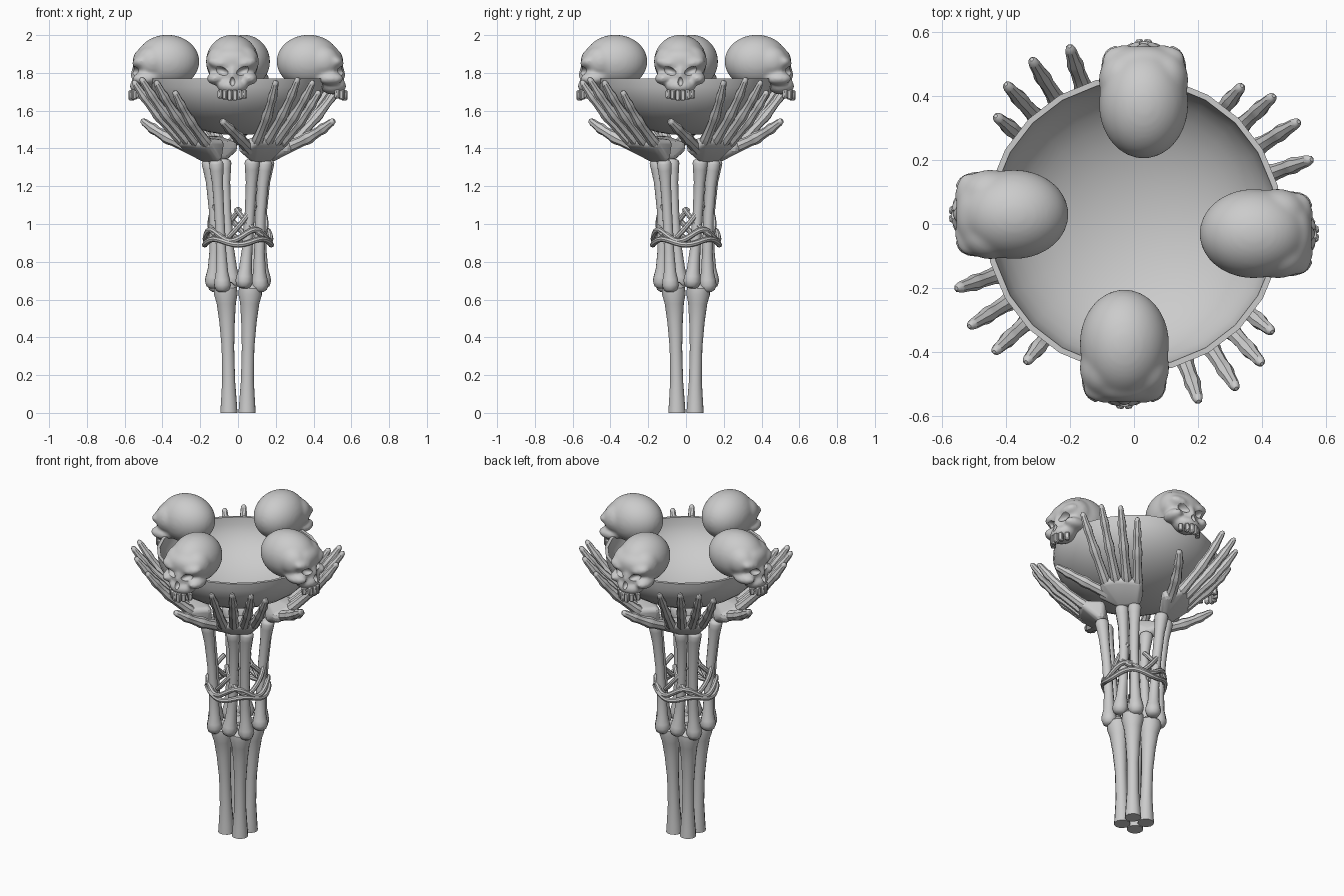
import bpy, bmesh
from math import sin, cos, pi, radians, sqrt
from mathutils import Vector, Matrix

if "Cube" in bpy.data.objects:
    bpy.data.objects.remove(bpy.data.objects["Cube"])


def P(r, t, z):
    """Point in the front-right quadrant: r outward on the diagonal, t sideways."""
    return Vector(((r + t) / sqrt(2), (t - r) / sqrt(2), z))


def add(name, bm, copies=4, angle=40):
    """Turn a bmesh into smooth objects repeated around the z axis."""
    bmesh.ops.recalc_face_normals(bm, faces=bm.faces[:])
    me = bpy.data.meshes.new(name)
    bm.to_mesh(me)
    bm.free()
    for k in range(copies):
        ob = bpy.data.objects.new(name if copies == 1 else f"{name}_{k + 1}", me)
        bpy.context.collection.objects.link(ob)
        ob.rotation_euler.z = k * pi / 2
        if k == 0:
            bpy.ops.object.select_all(action='DESELECT')
            ob.select_set(True)
            bpy.context.view_layer.objects.active = ob
            bpy.ops.object.shade_smooth_by_angle(angle=radians(angle))
    return ob


def sweep(bm, pts, radii, sides=10, cyclic=False):
    """Round tube through points with a radius at each."""
    rings, n, last = [], Vector((0.3, 1, 0.1)), len(pts) - 1
    for i, p in enumerate(pts):
        if cyclic:
            t = pts[(i + 1) % len(pts)] - pts[i - 1]
            n = Vector((0, 0, 1))
        else:
            t = pts[min(i + 1, last)] - pts[max(i - 1, 0)]
        t.normalize()
        n = (n - t * n.dot(t)).normalized()
        b = t.cross(n)
        rings.append([bm.verts.new(p + (n * cos(2 * pi * j / sides) + b * sin(2 * pi * j / sides)) * radii[i])
                      for j in range(sides)])
    pairs = list(zip(rings, rings[1:]))
    if cyclic:
        pairs.append((rings[-1], rings[0]))
    else:
        bm.faces.new(rings[0])
        bm.faces.new(rings[-1])
    for a, c in pairs:
        for j in range(sides):
            k = (j + 1) % sides
            bm.faces.new((a[j], a[k], c[k], c[j]))


def limb(bm, a, m, b, profile, sides=10, scale=1):
    """Bone along a curve from a through control m to b; profile is (fraction, radius)."""
    pts = [a * (1 - s) ** 2 + m * 2 * s * (1 - s) + b * s * s for s, _ in profile]
    sweep(bm, pts, [r * scale for _, r in profile], sides)


def ball(bm, c, r, tilt=0, seg=20):
    m = Matrix.Translation(c) @ Matrix.Rotation(tilt, 4, 'Y') @ Matrix.Diagonal((*r, 1))
    return bmesh.ops.create_uvsphere(bm, u_segments=seg, v_segments=seg * 2 // 3, radius=1, matrix=m)['verts']


# bowl
bm = bmesh.new()
R, D, top, wall = 0.465, 0.30, 1.77, 0.018
steps = [i * pi / 20 for i in range(11)]
prof = [Vector((R * sin(a), 0, top - D * cos(a))) for a in steps]
prof += [Vector(((R - wall) * sin(a), 0, top - (D - wall) * cos(a))) for a in reversed(steps)]
vs = [bm.verts.new(p) for p in prof]
es = [bm.edges.new(e) for e in zip(vs, vs[1:])]
bmesh.ops.spin(bm, geom=vs + es, cent=(0, 0, 0), axis=(0, 0, 1), angle=2 * pi, steps=24)
bmesh.ops.remove_doubles(bm, verts=bm.verts[:], dist=1e-4)
add("bowl", bm, 1)

# lower leg bones that form the foot of the stand
bm = bmesh.new()
a, b = P(.068, 0, 0), P(.095, 0, .69)
limb(bm, a, (a + b) / 2 - P(.012, 0, 0), b,
     [(0, .047), (.08, .043), (.25, .035), (.5, .034), (.7, .042), (.84, .052), (.91, .064), (.96, .062), (1, .035)], 12)
add("lower_bone", bm)

# forearm bone pairs
shaft = [(0, .02), (.015, .036), (.05, .046), (.09, .043), (.15, .034), (.3, .028), (.6, .027), (.82, .03),
         (.92, .037), (.97, .04), (.99, .034), (1, .02)]
bm = bmesh.new()
a, b = P(.115, -.075, .66), P(.165, -.058, 1.345)
limb(bm, a, (a + b) / 2 + P(-.02, .04, 0), b, shaft)
a, b = P(.14, .025, .64), P(.185, .02, 1.34)
limb(bm, a, (a + b) / 2 + P(-.025, -.015, 0), b, shaft)
add("forearm", bm)

# palms: hull around wrist, thumb mound and knuckles
knuckles = [P(.275, -.135, 1.435), P(.29, -.075, 1.435), P(.29, -.015, 1.43), P(.275, .045, 1.425)]
bm = bmesh.new()
for c, r in [(P(.185, -.065, 1.365), .036), (P(.195, .025, 1.365), .036), (P(.205, -.15, 1.405), .036),
             (P(.19, .04, 1.42), .03)] + [(k, .03) for k in knuckles]:
    ball(bm, c, (r, r, r), seg=10)
res = bmesh.ops.convex_hull(bm, input=bm.verts[:])
bmesh.ops.delete(bm, geom=[v for v in set(res['geom_interior'] + res['geom_unused'])
                           if isinstance(v, bmesh.types.BMVert)], context='VERTS')
add("palm", bm, angle=60)

# fingers and thumb with knobbly joints
finger = [(0, .028), (.04, .032), (.1, .029), (.35, .026), (.42, .03), (.48, .031), (.54, .026), (.68, .023),
          (.73, .026), (.78, .026), (.83, .021), (.94, .018), (.98, .014), (1, .006)]
tips = [P(.535, -.25, 1.76), P(.59, -.138, 1.775), P(.592, -.026, 1.76), P(.544, .067, 1.705)]
bm = bmesh.new()
for k, t in zip(knuckles, tips):
    limb(bm, k, (k + t) / 2 + P(.025, 0, -.02), t, finger, 8)
a, b = P(.21, -.12, 1.395), P(.297, -.424, 1.55)
limb(bm, a, (a + b) / 2 + P(.03, 0, -.02), b, finger, 8, 1.1)
add("fingers", bm)

# cord wrapped round the forearms
bm = bmesh.new()
N = 48
for z0, amp, ph, rad in [(.905, .015, 0, .176), (.94, .03, .9, .172)]:
    pts = []
    for i in range(N):
        q = 2 * pi * i / N
        pts.append(Vector((rad * cos(q), rad * sin(q), z0 - amp * cos(4 * q + ph))))
    sweep(bm, pts, [.015] * N, 8, True)
add("cord_ring", bm, 1)
bm = bmesh.new()
even = [(i / 8, .014) for i in range(9)]
limb(bm, Vector((-.05, -.13, .93)), Vector((.02, -.17, 1.0)), Vector((.09, -.12, 1.1)), even, 8)
limb(bm, Vector((.13, -.12, .94)), Vector((.06, -.17, .98)), Vector((-.01, -.1, 1.08)), even, 8)
add("cord_strand", bm)

# skull: blobs fused by remeshing, sockets and nose cut out
X = -.03
bm = bmesh.new()
ball(bm, (X, -.374, 1.86), (.14, .17, .142), seg=32)
ball(bm, (X, -.48, 1.80), (.1, .075, .095))
ball(bm, (X, -.505, 1.73), (.082, .07, .045))
ball(bm, (X, -.535, 1.79), (.024, .034, .06))
ball(bm, (X, -.49, 1.865), (.115, .068, .07))
for s in (-1, 1):
    ball(bm, (X + s * .065, -.45, 1.86), (.076, .09, .085))
    ball(bm, (X + s * .06, -.515, 1.85), (.072, .045, .034), -s * .2)
    ball(bm, (X + s * .09, -.49, 1.77), (.045, .07, .034))
me = bpy.data.meshes.new("skull_blobs")
bm.to_mesh(me)
bm.free()
blobs = bpy.data.objects.new("skull_blobs", me)
cut = bmesh.new()
for s in (-1, 1):
    ball(cut, (X + s * .06, -.57, 1.81), (.042, .055, .024), -s * .35)
ball(cut, (X, -.58, 1.755), (.016, .035, .025))
mc = bpy.data.meshes.new("socket_cutter")
cut.to_mesh(mc)
cut.free()
cutter = bpy.data.objects.new("socket_cutter", mc)
cutter.hide_render = True
for o in (blobs, cutter):
    bpy.context.collection.objects.link(o)
rm = blobs.modifiers.new("fuse", 'REMESH')
rm.mode, rm.voxel_size = 'VOXEL', .009
sm = blobs.modifiers.new("soften", 'SMOOTH')
sm.factor, sm.iterations = .5, 14
bo = blobs.modifiers.new("sockets", 'BOOLEAN')
bo.operation, bo.object = 'DIFFERENCE', cutter
bpy.context.view_layer.update()
done = bpy.data.meshes.new_from_object(blobs.evaluated_get(bpy.context.evaluated_depsgraph_get()))
bm = bmesh.new()
bm.from_mesh(done)
for o in (blobs, cutter):
    bpy.data.objects.remove(o)
add("skull", bm, angle=50)

# upper teeth on a shallow arc
bm = bmesh.new()
for i in range(6):
    u = (i - 2.5) / 2.5
    length = .06 - .015 * abs(u)
    m = Matrix.Translation((X + u * .062, -.565 + .04 * u * u, 1.71 - length / 2)) @ \
        Matrix.Rotation(u * .8, 4, 'Z') @ Matrix.Diagonal((.025, .028, length, 1))
    v = bmesh.ops.create_cube(bm, size=1, matrix=m)['verts']
    bmesh.ops.bevel(bm, geom=list({e for w in v for e in w.link_edges}), offset=.005, segments=1, affect='EDGES')
add("teeth", bm)
